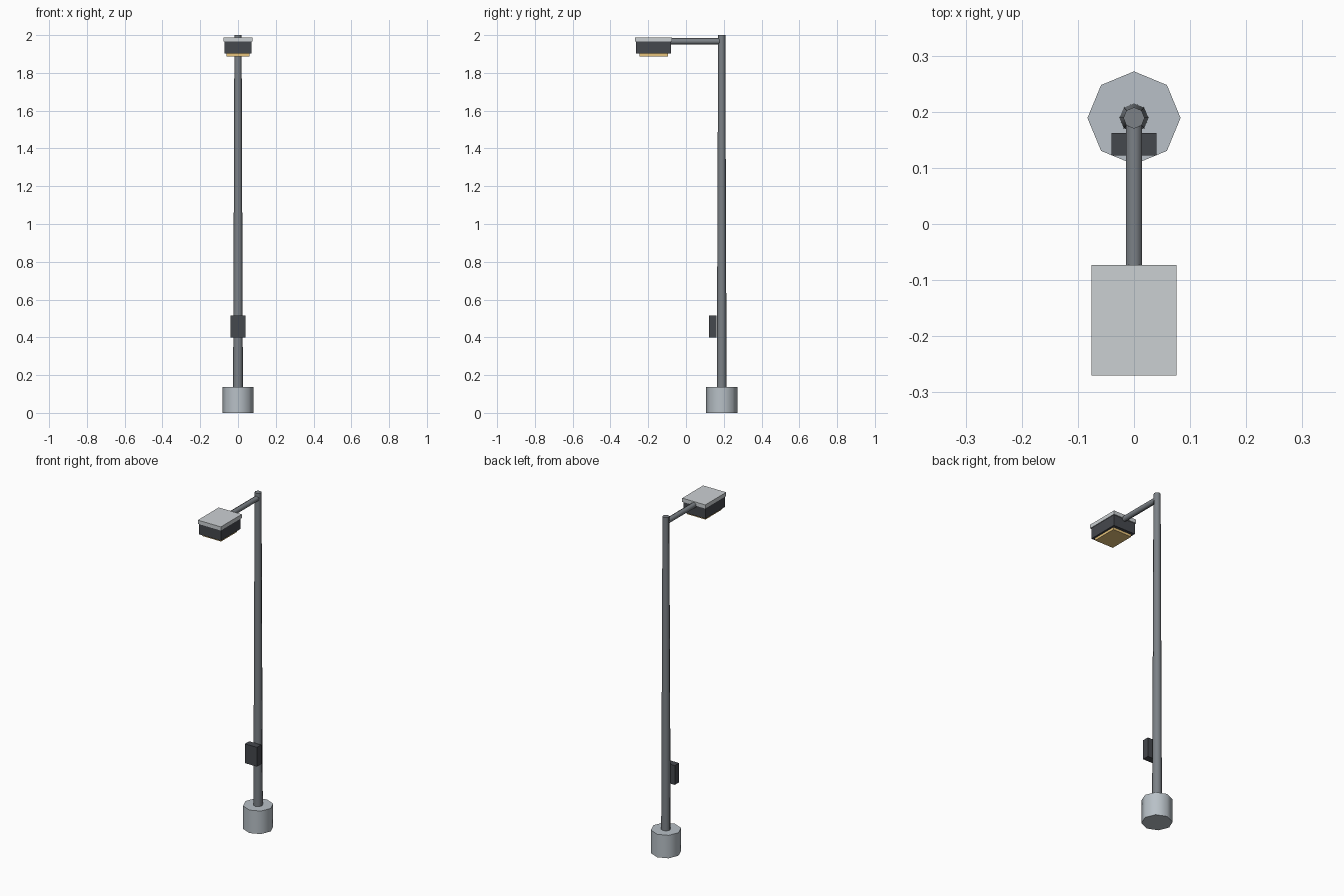
import bpy, math

if "Cube" in bpy.data.objects:
    bpy.data.objects.remove(bpy.data.objects["Cube"])

POLE_Y = 0.189


def paint(obj, name, rgb):
    mat = bpy.data.materials.get(name) or bpy.data.materials.new(name)
    mat.diffuse_color = (*rgb, 1)
    mat.use_nodes = True
    mat.node_tree.nodes["Principled BSDF"].inputs["Base Color"].default_value = mat.diffuse_color
    obj.data.materials.append(mat)


def box(name, lo, hi, mat):
    center = [(a + b) / 2 for a, b in zip(lo, hi)]
    bpy.ops.mesh.primitive_cube_add(size=1, location=center)
    obj = bpy.context.object
    obj.name = name
    obj.scale = [b - a for a, b in zip(lo, hi)]
    bpy.ops.object.transform_apply(location=False, rotation=False, scale=True)
    paint(obj, *mat)
    return obj


def tube(name, sides, r1, r2, depth, center, mat, rot=(0, 0, 0)):
    bpy.ops.mesh.primitive_cone_add(vertices=sides, radius1=r1, radius2=r2,
                                    depth=depth, location=center, rotation=rot)
    obj = bpy.context.object
    obj.name = name
    bpy.ops.object.shade_smooth_by_angle(angle=math.radians(65))
    paint(obj, *mat)
    return obj


CONCRETE = ("concrete", (0.48, 0.53, 0.57))
STEEL = ("steel", (0.2, 0.22, 0.24))
DARK = ("dark_metal", (0.06, 0.065, 0.075))
LID = ("light_metal", (0.6, 0.63, 0.65))
AMBER = ("amber_glass", (0.8, 0.55, 0.2))

# Footing and tapered octagonal pole
tube("footing", 8, 0.083, 0.083, 0.137, (0, POLE_Y, 0.0685), CONCRETE)
tube("pole", 8, 0.026, 0.019, 1.88, (0, POLE_Y, 1.06), STEEL)

# Access box on the front of the pole
box("control_box", (-0.04, 0.122, 0.40), (0.04, 0.162, 0.515), DARK)

# Arm reaching forward to the lamp
tube("arm", 6, 0.0165, 0.0165, 0.28, (0, 0.049, 1.967), STEEL,
     (math.radians(90), 0, 0))

# Lamp head: body, overhanging lid and glowing lens
box("lamp_body", (-0.072, -0.264, 1.902), (0.072, -0.079, 1.967), DARK)
box("lamp_lid", (-0.076, -0.27, 1.966), (0.076, -0.073, 1.988), LID)
box("lamp_lens", (-0.061, -0.247, 1.888), (0.061, -0.096, 1.905), AMBER)
